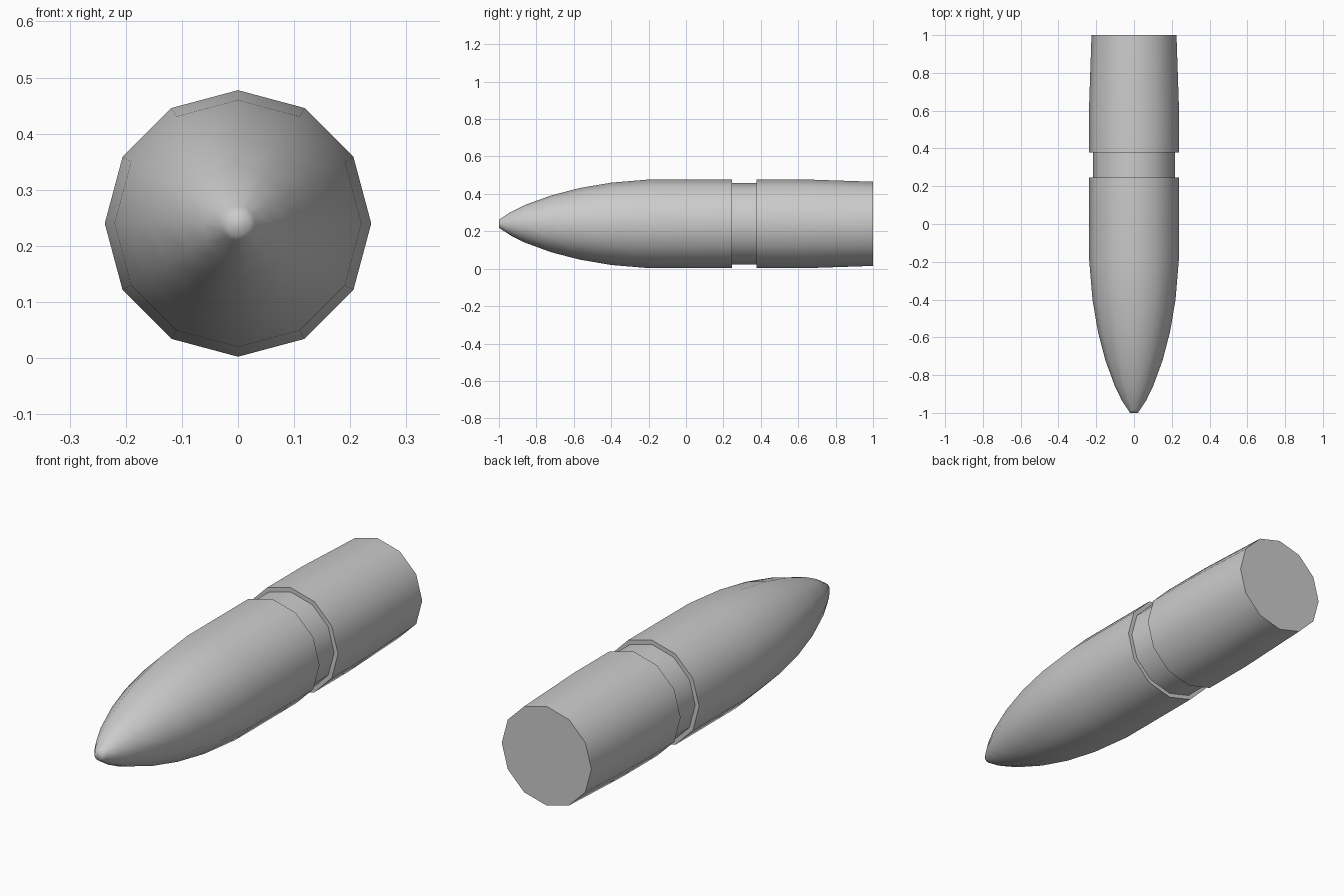
import bpy, bmesh, math

if "Cube" in bpy.data.objects:
    bpy.data.objects.remove(bpy.data.objects["Cube"])

SIDES = 12
AXIS_Z = 0.24


def lathe(name, profile, sharp_angle):
    """Spin (y, radius) points into a capped 12-sided body lying along y."""
    bm = bmesh.new()
    rings = []
    for y, r in profile:
        ring = []
        for i in range(SIDES):
            a = 2 * math.pi * i / SIDES
            ring.append(bm.verts.new((r * math.sin(a), y, AXIS_Z + r * math.cos(a))))
        rings.append(ring)
    for a, b in zip(rings, rings[1:]):
        for i in range(SIDES):
            j = (i + 1) % SIDES
            bm.faces.new((a[i], a[j], b[j], b[i]))
    bm.faces.new(rings[0])
    bm.faces.new(rings[-1])
    bmesh.ops.recalc_face_normals(bm, faces=bm.faces)
    mesh = bpy.data.meshes.new(name)
    bm.to_mesh(mesh)
    bm.free()
    obj = bpy.data.objects.new(name, mesh)
    bpy.context.collection.objects.link(obj)
    bpy.context.view_layer.objects.active = obj
    obj.select_set(True)
    bpy.ops.object.shade_smooth_by_angle(angle=math.radians(sharp_angle))
    obj.select_set(False)
    return obj


# Pointed nose, straight shank, crimp groove and slightly tapered tail
lathe("bullet_body", [
    (-1.0, 0.021), (-0.985, 0.031), (-0.935, 0.064), (-0.86, 0.101),
    (-0.72, 0.152), (-0.57, 0.191), (-0.40, 0.220), (-0.19, 0.2375),
    (0.245, 0.2375), (0.245, 0.218), (0.378, 0.218), (0.378, 0.2375),
    (0.63, 0.2375), (1.0, 0.225)], 62)
